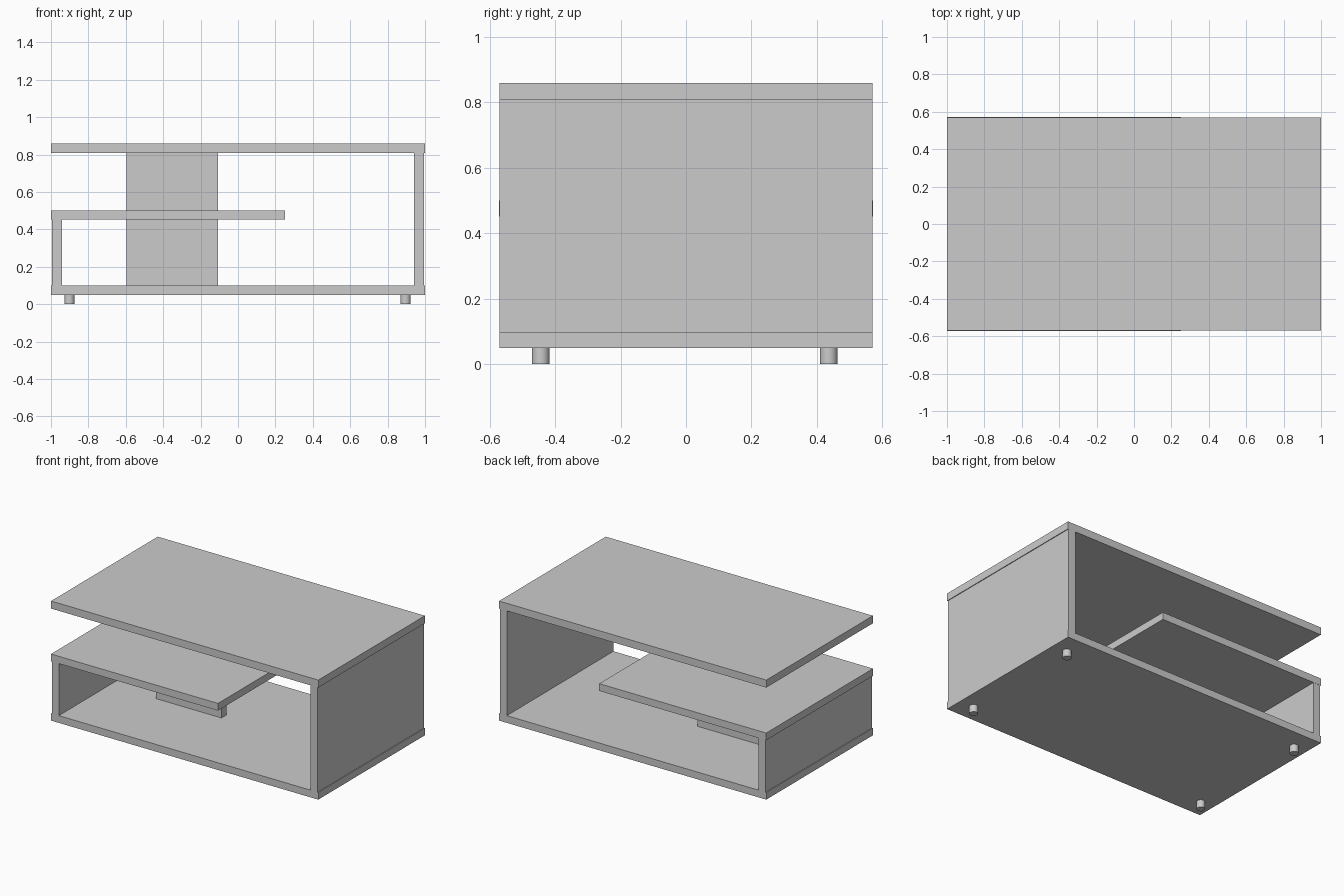
import bpy

if "Cube" in bpy.data.objects:
    bpy.data.objects.remove(bpy.data.objects["Cube"])

DEPTH = 0.57                      # half depth in y
BASE = (0.05, 0.099)              # z ranges of the three boards
SHELF = (0.452, 0.501)
TOP = (0.808, 0.859)


def board(name, x, z, half_y=DEPTH):
    """Box spanning the x and z ranges, centred on y = 0."""
    bpy.ops.mesh.primitive_cube_add(
        size=1, location=((x[0] + x[1]) / 2, 0, (z[0] + z[1]) / 2))
    ob = bpy.context.object
    ob.name = name
    ob.scale = (x[1] - x[0], 2 * half_y, z[1] - z[0])
    bpy.ops.object.transform_apply(location=False, rotation=False, scale=True)
    return ob


# Horizontal boards
board("table_top", (-1, 1), TOP)
board("base_board", (-1, 1), BASE)
board("middle_shelf", (-1, 0.25), SHELF, DEPTH + 0.001)

# Side panels, slightly inset from the board ends
board("right_side", (0.942, 0.995), (BASE[1], TOP[0]))
board("left_side", (-0.995, -0.942), (BASE[1], SHELF[0]))

# Central upright, below and above the shelf
upright = (-0.596, -0.106)
board("lower_upright", upright, (BASE[1], SHELF[0]), 0.026)
board("upper_upright", upright, (SHELF[1], TOP[0]), 0.026)

# Round feet
for side, x in (("left", -0.901), ("right", 0.896)):
    for end, y in (("front", -0.444), ("back", 0.436)):
        bpy.ops.mesh.primitive_cylinder_add(
            vertices=32, radius=0.027, depth=BASE[0], location=(x, y, BASE[0] / 2))
        bpy.context.object.name = f"{end}_{side}_foot"
        bpy.ops.object.shade_smooth_by_angle()
